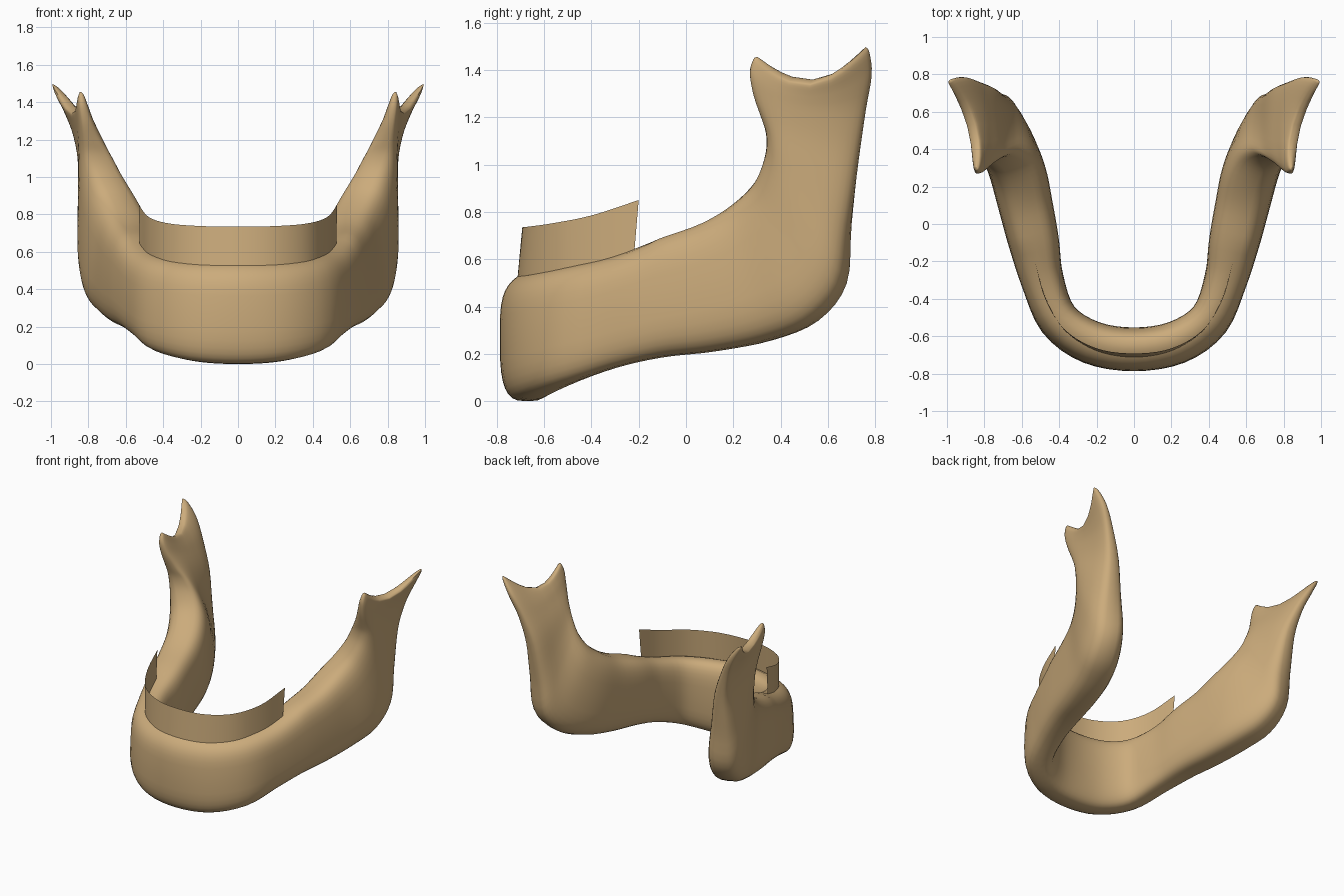
import bpy, bmesh, math
from mathutils import Vector

if "Cube" in bpy.data.objects:
    bpy.data.objects.remove(bpy.data.objects["Cube"])

bone = bpy.data.materials.new("bone_tan")
bone.diffuse_color = (0.60, 0.41, 0.20, 1)
bone.use_nodes = True
bone.node_tree.nodes["Principled BSDF"].inputs["Base Color"].default_value = bone.diffuse_color


def catmull(rows, steps):
    """Smoothly resample rows of numbers (first row lies on the mirror plane)."""
    first = [-rows[1][i] if i in (0, 3) else v for i, v in enumerate(rows[1])]
    last = [2 * a - b for a, b in zip(rows[-1], rows[-2])]
    p = [first] + [list(r) for r in rows] + [last]
    out = []
    for k in range(1, len(p) - 2):
        for s in range(steps):
            t = s / steps
            out.append([0.5 * (2 * b + (c - a) * t + (2 * a - 5 * b + 4 * c - d) * t * t
                               + (3 * b - a - 3 * c + d) * t ** 3)
                        for a, b, c, d in zip(*p[k - 1:k + 3])])
    return out + [list(rows[-1])]


def finish(name, bm):
    """Turn a half mesh into a mirrored, smooth object."""
    me = bpy.data.meshes.new(name)
    bm.to_mesh(me)
    bm.free()
    me.materials.append(bone)
    ob = bpy.data.objects.new(name, me)
    bpy.context.collection.objects.link(ob)
    m = ob.modifiers.new("mirror", 'MIRROR')
    m.use_clip = True
    m.merge_threshold = 0.002
    bpy.ops.object.select_all(action='DESELECT')
    ob.select_set(True)
    bpy.context.view_layer.objects.active = ob
    bpy.ops.object.shade_smooth_by_angle(angle=math.radians(60))
    return ob


# Jaw: stations from chin to prongs = upper edge xyz, lower edge xyz, half thickness, notch sag
stations = [
    (0.00, -0.67, 0.55, 0.00, -0.67, 0.00, 0.117, 0),
    (0.23, -0.625, 0.55, 0.23, -0.64, 0.015, 0.115, 0),
    (0.40, -0.50, 0.57, 0.41, -0.52, 0.065, 0.108, 0),
    (0.49, -0.30, 0.615, 0.49, -0.30, 0.14, 0.115, 0),
    (0.53, -0.10, 0.69, 0.54, -0.10, 0.185, 0.135, 0),
    (0.57, 0.08, 0.755, 0.59, 0.12, 0.21, 0.145, 0),
    (0.60, 0.22, 0.84, 0.65, 0.35, 0.255, 0.15, 0),
    (0.645, 0.31, 0.93, 0.72, 0.54, 0.335, 0.145, 0),
    (0.70, 0.345, 1.03, 0.76, 0.665, 0.49, 0.125, 0),
    (0.745, 0.345, 1.12, 0.765, 0.695, 0.74, 0.102, 0),
    (0.78, 0.32, 1.20, 0.785, 0.73, 1.02, 0.075, 0),
    (0.81, 0.285, 1.30, 0.845, 0.76, 1.23, 0.052, 0.03),
    (0.83, 0.27, 1.39, 0.915, 0.785, 1.38, 0.040, 0.085),
    (0.84, 0.285, 1.445, 0.975, 0.775, 1.475, 0.028, 0.115),
    (0.845, 0.30, 1.455, 0.992, 0.76, 1.497, 0.008, 0.125),
]
rows = catmull(stations, 4)
mids = [(Vector(r[:3]) + Vector(r[3:6])) / 2 for r in rows]
N = 32
bm = bmesh.new()
rings = []
for i, r in enumerate(rows):
    up, low, w, sag = Vector(r[:3]), Vector(r[3:6]), r[6], r[7]
    j = min(i, len(rows) - 6)
    tan = mids[j + 1] - mids[max(j - 1, 0)]
    nrm = tan.cross(up - low).normalized()
    if i == 0:
        nrm = Vector((0, -1, 0))
    ring = []
    for k in range(N):
        c, s = math.cos(math.tau * k / N), math.sin(math.tau * k / N)
        f = 0.5 - 0.5 * math.copysign(abs(c) ** 0.62, c)
        side = math.copysign(abs(s) ** 0.62, s) if abs(s) > 1e-6 else 0
        dip = sag * math.sin(math.pi * f)
        # sloping outer shoulder below the tooth ridge, fading out to the rear
        dip_out = 0.055 * max(0, 1 - i / 16) ** 0.5 * max(0, side) * (1 - f) ** 4
        co = up.lerp(low, f) + nrm * w * side - Vector((0.35 * dip, 0, dip + dip_out))
        ring.append(bm.verts.new(co))
    rings.append(ring)
for a, b in zip(rings, rings[1:]):
    for k in range(N):
        bm.faces.new((a[k], a[(k + 1) % N], b[(k + 1) % N], b[k]))
# Close the notch rim between the two prongs
e = rings[-1]
for k in range(N // 2):
    quad = (e[k], e[k + 1], e[(N - k - 1) % N], e[(N - k) % N])
    bm.faces.new(list(dict.fromkeys(quad)))
bmesh.ops.recalc_face_normals(bm, faces=bm.faces)
finish("jaw_bone", bm)

# Thin upright tooth ridge, a single sheet facing outward: bottom xyz, top xyz
ridge = [
    (0.00, -0.715, 0.49, 0.00, -0.692, 0.735),
    (0.20, -0.68, 0.49, 0.20, -0.665, 0.738),
    (0.37, -0.57, 0.51, 0.37, -0.565, 0.752),
    (0.47, -0.40, 0.56, 0.475, -0.40, 0.785),
    (0.525, -0.22, 0.61, 0.53, -0.20, 0.85),
]
bm = bmesh.new()
prev = None
for r in catmull(ridge, 5):
    cur = [bm.verts.new(r[:3]), bm.verts.new(r[3:6])]
    if prev:
        bm.faces.new((prev[0], cur[0], cur[1], prev[1]))
    prev = cur
finish("tooth_ridge", bm)
